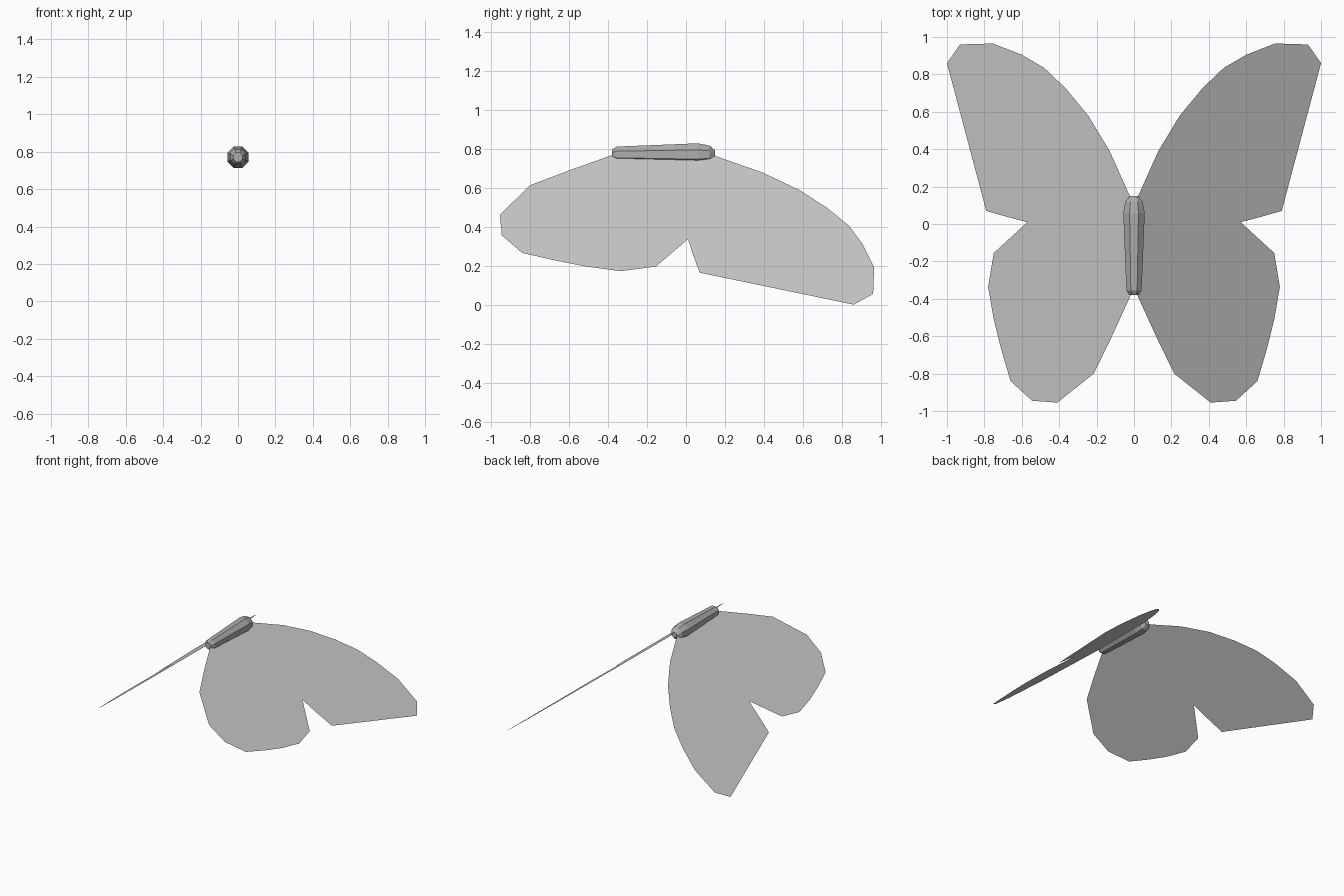
import bpy, bmesh, math

old = bpy.data.objects.get("Cube")
if old:
    bpy.data.objects.remove(old, do_unlink=True)


def make_material(name, value):
    m = bpy.data.materials.new(name)
    colour = (value, value, value, 1)
    m.diffuse_color = colour
    m.use_nodes = True
    m.node_tree.nodes["Principled BSDF"].inputs["Base Color"].default_value = colour
    return m


def make_object(name, bm, material):
    mesh = bpy.data.meshes.new(name)
    bm.to_mesh(mesh)
    bm.free()
    mesh.materials.append(material)
    ob = bpy.data.objects.new(name, mesh)
    bpy.context.collection.objects.link(ob)
    return ob


wing_grey = make_material("light grey", 0.6)
body_grey = make_material("mid grey", 0.42)

# Wings: one flat outline seen from above, sloping down to the tip, mirrored
SLOPE = 0.78
OUTLINE = [
    (0.0, 0.12), (0.027, 0.16), (0.13, 0.39), (0.245, 0.58), (0.365, 0.725),
    (0.48, 0.835), (0.6, 0.905), (0.755, 0.965), (0.93, 0.96), (1.0, 0.86),
    (0.79, 0.07), (0.675, 0.037), (0.41, 0.037), (0.57, 0.01), (0.75, -0.155),
    (0.78, -0.335), (0.75, -0.51), (0.71, -0.67), (0.66, -0.84),
    (0.545, -0.945), (0.41, -0.955), (0.215, -0.8), (0.12, -0.605),
    (0.015, -0.375), (0.0, -0.35),
]
bm = bmesh.new()
bm.faces.new([bm.verts.new((x, y, SLOPE * (1 - x))) for x, y in reversed(OUTLINE)])
bmesh.ops.triangulate(bm, faces=bm.faces[:])
wings = make_object("wings", bm, wing_grey)
wings.modifiers.new("Mirror", 'MIRROR').use_axis[0] = True

# Body: tapered eight-sided tube with bevelled ends, as (y, radius) rings
RINGS = [(-0.38, 0.027), (-0.355, 0.044), (0.06, 0.062), (0.12, 0.05), (0.15, 0.022)]
SIDES = 8
bm = bmesh.new()
loops = []
for y, r in RINGS:
    angles = [math.tau * (i + 0.5) / SIDES for i in range(SIDES)]
    loops.append([bm.verts.new((r * math.cos(a), y, 0.77 + r * math.sin(a))) for a in angles])
for a, b in zip(loops, loops[1:]):
    for i in range(SIDES):
        j = (i + 1) % SIDES
        bm.faces.new((a[i], a[j], b[j], b[i]))
bm.faces.new(loops[0])
bm.faces.new(loops[-1])
bmesh.ops.recalc_face_normals(bm, faces=bm.faces[:])
make_object("body", bm, body_grey)
